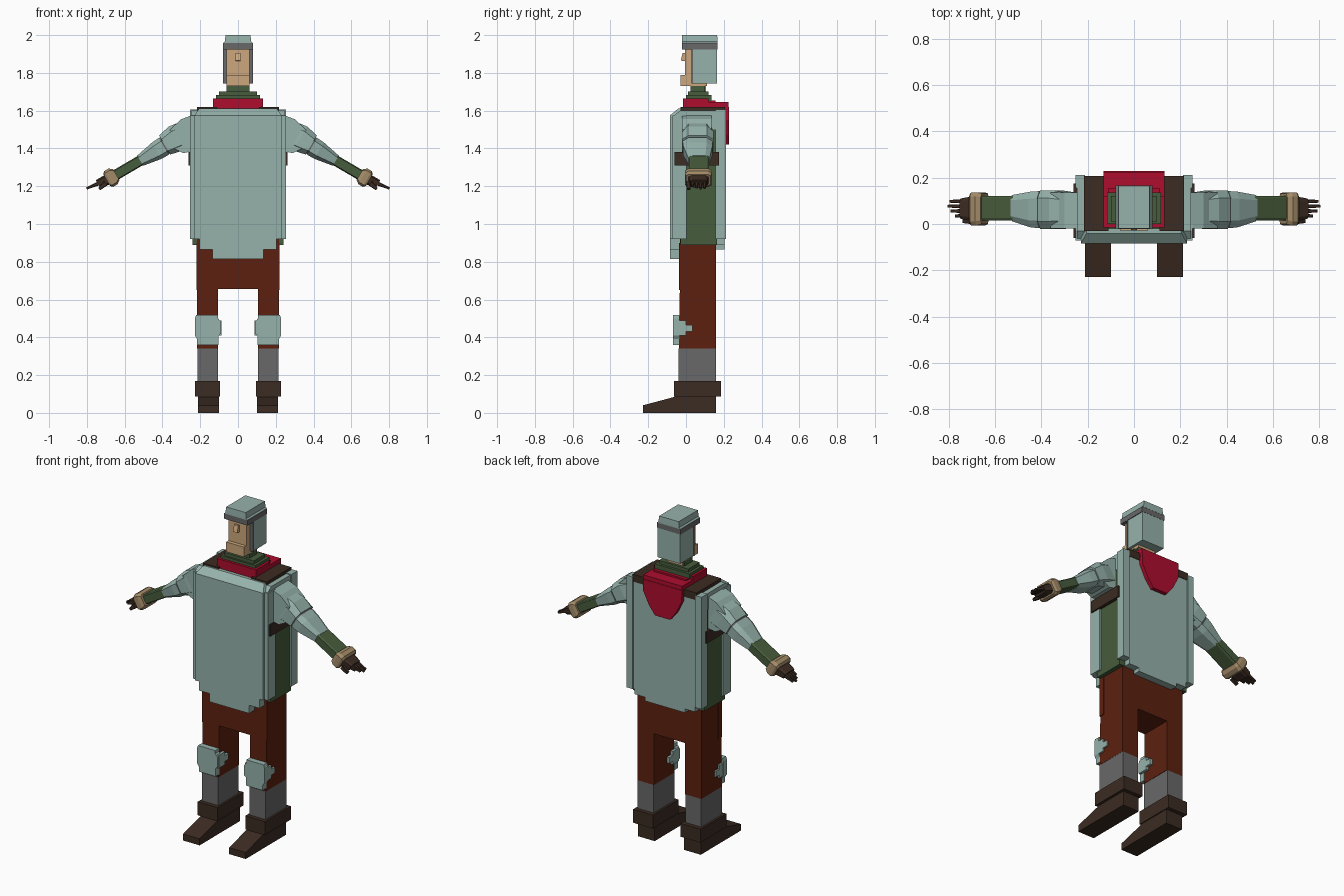
import bpy, bmesh, math
from mathutils import Vector


def mat(name, r, g, b):
    m = bpy.data.materials.new(name)
    m.diffuse_color = (r, g, b, 1)
    return m


PALE = mat("pale armour", .305, .445, .405)
GREEN = mat("green cloth", .062, .107, .045)
RUST = mat("rust trousers", .107, .0145, .0045)
DARK = mat("dark leather", .045, .025, .016)
GREY = mat("grey cloth", .138, .138, .138)
RED = mat("red scarf", .42, .004, .027)
SKIN = mat("skin", .61, .39, .205)
TAN = mat("tan leather", .37, .26, .14)


def loft(name, m, rings, mirror=False):
    """Skin a closed solid through rings that have equal point counts."""
    bm = bmesh.new()
    vs = [[bm.verts.new(p) for p in r] for r in rings]
    n = len(vs[0])
    for a, b in zip(vs, vs[1:]):
        for i in range(n):
            j = (i + 1) % n
            bm.faces.new((a[i], a[j], b[j], b[i]))
    bm.faces.new(vs[0])
    bm.faces.new(vs[-1])
    bmesh.ops.recalc_face_normals(bm, faces=bm.faces)
    me = bpy.data.meshes.new(name)
    bm.to_mesh(me)
    bm.free()
    me.materials.append(m)
    ob = bpy.data.objects.new(name, me)
    bpy.context.collection.objects.link(ob)
    if mirror:
        ob.modifiers.new("mirror", 'MIRROR')
    return ob


def rect(x0, x1, y0, y1, z):
    return [(x0, y0, z), (x1, y0, z), (x1, y1, z), (x0, y1, z)]


def box(name, m, x0, x1, y0, y1, z0, z1, mirror=False):
    return loft(name, m, [rect(x0, x1, y0, y1, z0), rect(x0, x1, y0, y1, z1)], mirror)


def slab(name, m, pts, y0, y1, mirror=False):
    """Outline in x/z pushed through y."""
    return loft(name, m, [[(x, y, z) for x, z in pts] for y in (y0, y1)], mirror)


def side(name, m, pts, x0, x1, mirror=False):
    """Outline in y/z pushed through x."""
    return loft(name, m, [[(x, y, z) for y, z in pts] for x in (x0, x1)], mirror)


def sym(half):
    return half + [(-x, z) for x, z in reversed(half)]


def limb(name, m, secs, tilt=30.6, ch=.25):
    """Chamfered tube along the arm; each section = x, z, half height, y0, y1."""
    c, s = math.cos(math.radians(tilt)), math.sin(math.radians(tilt))
    rings = []
    for x, z, h, y0, y1 in secs:
        k, d = h * (1 - 2 * ch), (y1 - y0) * ch
        prof = [(y0, -k), (y0, k), (y0 + d, h), (y1 - d, h),
                (y1, k), (y1, -k), (y1 - d, -h), (y0 + d, -h)]
        rings.append([(x + s * u, y, z + c * u) for y, u in prof])
    return loft(name, m, rings, True)


# boots
side("boot_foot", DARK, [(-.228, 0), (.16, 0), (.16, .1), (-.06, .1), (-.06, .085), (-.228, .04)],
     .1, .212, True)
box("boot_cuff", DARK, .094, .228, -.064, .185, .088, .17, True)

# legs
box("gaiter", GREY, .107, .215, -.04, .16, .15, .342, True)
side("trouser_leg", RUST, [(-.038, .342), (.16, .342), (.16, .7), (-.032, .7)], .105, .216, True)
box("trouser_seat", RUST, -.216, .216, -.032, .16, .655, .95)
box("trouser_pocket", RUST, .186, .22, -.036, 0, .65, .9, True)

# knee pads
slab("knee_pad", PALE, [(.102, .36), (.216, .36), (.216, .39), (.228, .41), (.228, .5), (.222, .518),
                        (.105, .518), (.105, .5), (.09, .48), (.09, .42), (.102, .41)], -.07, -.035, True)
for x0, x1 in ((.088, .104), (.216, .226)):
    box("knee_strap", PALE, x0, x1, -.06, 0, .41, .49, True)
    box("knee_strap_end", PALE, x0, x1, 0, .035, .43, .466, True)

# coat and body armour
box("coat", GREEN, -.242, .242, -.03, .165, .888, 1.595)
slab("front_plate", PALE, sym([(.135, .815), (.135, .865), (.205, .865), (.205, .92),
                               (.23, .92), (.23, 1.575), (.13, 1.575), (0, 1.56)][:7]), -.085, -.03)
box("front_plate_edge", PALE, .225, .253, -.072, .002, .92, 1.575, True)
loft("front_plate_top", PALE, [rect(-.23, .23, -.085, -.02, 1.575), rect(-.205, .205, -.04, -.02, 1.612)])
slab("back_plate", PALE, sym([(.135, .865), (.135, .888), (.205, .888), (.205, .92),
                              (.215, .92), (.215, 1.605)]), .16, .204)
box("back_plate_edge", PALE, .212, .253, .155, .212, .92, 1.605, True)
side("shoulder_edge", PALE, [(-.07, 1.57), (-.02, 1.5), (.17, 1.5), (.17, 1.6), (-.03, 1.6)], .2, .246, True)

# leather straps
box("shoulder_strap", DARK, .11, .216, -.03, .207, 1.575, 1.62, True)
box("side_strap", DARK, .24, .262, -.06, .175, 1.31, 1.38, True)

# scarf with a pointed back flap
box("scarf", RED, -.132, .132, -.015, .225, 1.6, 1.645)
box("scarf_upper", RED, -.132, .132, -.015, .12, 1.645, 1.665)
box("scarf_back_fold", RED, -.11, .11, .11, .155, 1.64, 1.655)
slab("scarf_flap", RED, sym([(.05, 1.42), (.09, 1.47), (.13, 1.55), (.132, 1.62)]), .2, .228)

# collar and neck
for i, (w, y0, y1) in enumerate(((.117, 0, .135), (.1, .01, .12), (.06, .025, .1))):
    box("collar_%d" % (i + 1), GREEN, -w, w, y0, y1, 1.65, (1.682, 1.702, 1.73)[i])
box("neck", SKIN, -.05, .05, .03, .105, 1.7, 1.78)

# head
box("face", SKIN, -.06, .06, -.005, .06, 1.74, 1.935)
box("jaw", SKIN, -.06, .06, -.028, .11, 1.73, 1.79)
side("nose", SKIN, [(-.004, 1.862), (-.028, 1.865), (-.018, 1.905), (-.004, 1.905)], -.014, .014)

# helmet
box("helmet_back", PALE, -.076, .076, .037, .165, 1.745, 1.93)
box("helmet_lining", GREY, .06, .08, .03, .038, 1.745, 1.93, True)
box("helmet_band", GREY, -.08, .08, -.022, .166, 1.925, 1.957)
loft("helmet_top", PALE, [rect(-.078, .078, -.022, .167, 1.957), rect(-.07, .07, -.022, .167, 1.965),
                          rect(-.066, .066, -.02, .165, 2.0)])

# arms
slab("shoulder_joint", PALE, [(.22, 1.39), (.29, 1.375), (.34, 1.4), (.36, 1.5), (.3, 1.555), (.22, 1.585)],
     -.02, .135, True)
limb("upper_arm", PALE, [(.27, 1.475, .075, -.015, .135), (.33, 1.452, .074, -.022, .145),
                         (.388, 1.418, .058, -.022, .145)], ch=.2)
limb("elbow_band", GREY, [(.385, 1.416, .05, -.015, .138), (.397, 1.409, .05, -.015, .138)], ch=.2)
limb("forearm_guard", PALE, [(.393, 1.411, .052, -.018, .142), (.43, 1.388, .05, -.015, .14),
                             (.518, 1.335, .031, .012, .125)], ch=.2)
limb("sleeve", GREEN, [(.51, 1.34, .028, .016, .122), (.655, 1.255, .028, .016, .122)], ch=.1)
limb("glove_cuff", TAN, [(.645, 1.262, .034, .0, .132), (.662, 1.252, .048, -.006, .137),
                         (.685, 1.238, .048, -.006, .137), (.695, 1.232, .036, .0, .13)], ch=.12)

# hands
limb("palm", DARK, [(.685, 1.237, .03, .012, .12), (.742, 1.213, .022, .022, .11)], ch=.15)
for i in range(4):
    y = .026 + i * .021
    e = (.77, .79, .802, .795)[i]
    limb("finger_%d" % (i + 1), DARK, [(.735, 1.216, .011, y, y + .018),
                                       (e, 1.216 - (e - .735) * .42, .006, y + .003, y + .015)], ch=.1)
limb("thumb", DARK, [(.7, 1.215, .014, .0, .026), (.735, 1.185, .008, .004, .022)], tilt=40, ch=.1)
